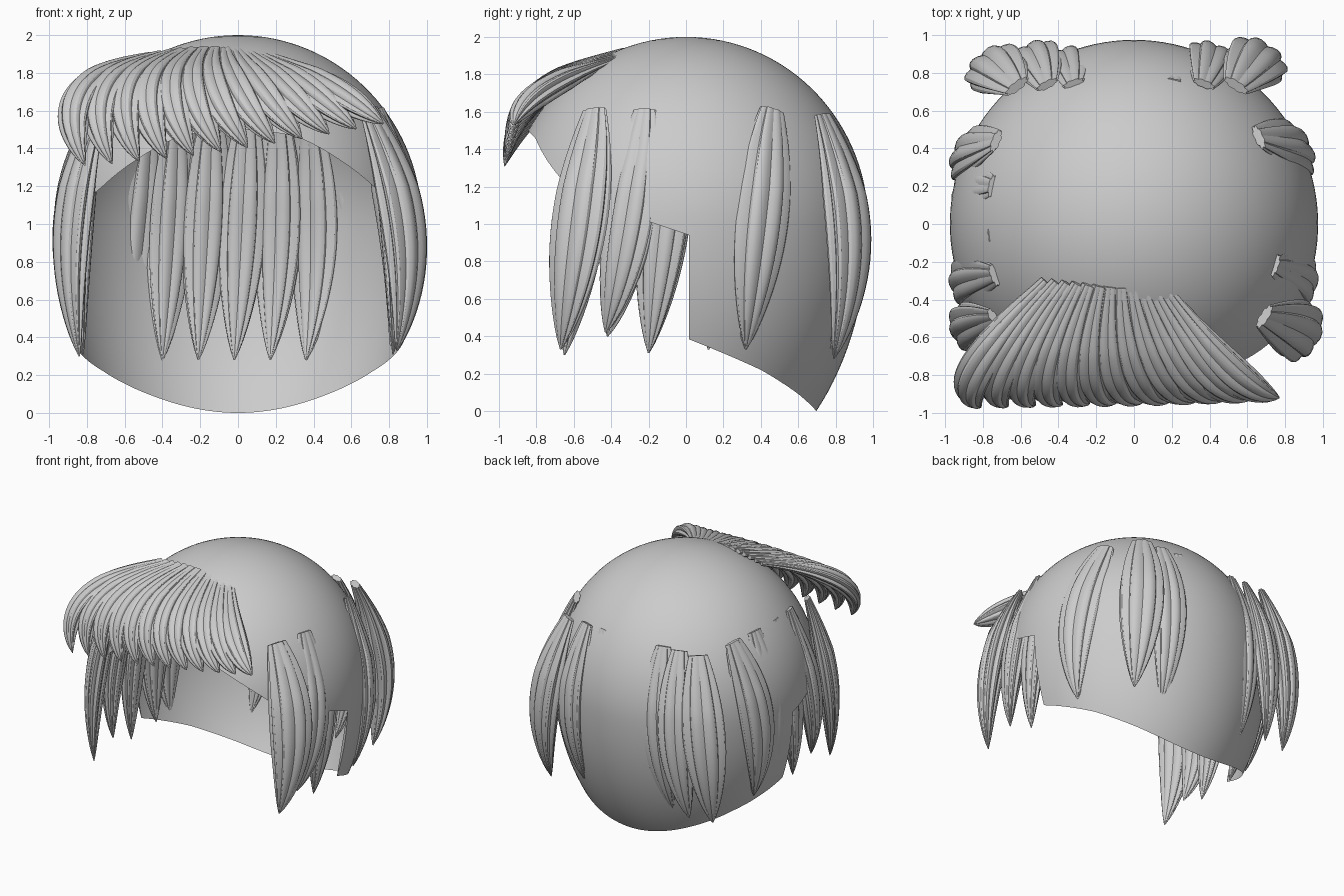
import bpy, math
from mathutils import Vector

if "Cube" in bpy.data.objects:
    bpy.data.objects.remove(bpy.data.objects["Cube"])


def make(name, verts, faces, angle=40):
    me = bpy.data.meshes.new(name)
    me.from_pydata(verts, [], faces)
    me.validate()
    ob = bpy.data.objects.new(name, me)
    bpy.context.collection.objects.link(ob)
    bpy.context.view_layer.objects.active = ob
    ob.select_set(True)
    bpy.ops.object.shade_smooth_by_angle(angle=math.radians(angle))
    ob.select_set(False)
    return ob


def interp(pts, x):
    for (x0, y0), (x1, y1) in zip(pts, pts[1:]):
        if x <= x1:
            return y0 + (y1 - y0) * max(0, (x - x0)) / (x1 - x0)
    return pts[-1][1]


# Cap: rounded shell, stretched below z = 1, with the face opening left out
R, LOW = 0.975, 1.43
FRONT_EDGE = [(-1, 1.5), (-.93, 1.46), (-.8, 1.33), (-.63, 1.17), (-.38, 1.07), (.02, .94)]
BACK_EDGE = [(0, .39), (.49, .22), (.8, .09), (1, 0)]


def cap():
    n, rows, step = 28, 48, .05
    cols = [(-90 + 91 * i / n, FRONT_EDGE) for i in range(n + 1)]
    cols += [(1 + 89 * i / n, BACK_EDGE) for i in range(n + 1)]
    cols += [(180 - a, e) for a, e in reversed(cols[1:-1])]
    verts, index, grid = [], {}, []
    for deg, edge in cols:
        a = math.radians(deg)
        z = interp(edge, math.sin(a))
        end = math.acos((z - 1) / (1 if z > 1 else LOW))
        col = []
        for j in range(rows + 1):               # rows shared, clipped at the hem
            p = min(j * step, end)
            c, r = math.cos(p), R * math.sin(p)
            v = (round(r * math.cos(a), 5), round(r * math.sin(a), 5),
                 round(1 + c * (1 if c > 0 else LOW), 5))
            if v not in index:
                index[v] = len(verts)
                verts.append(v)
            col.append(index[v])
        grid.append(col)
    faces = []
    for i, a in enumerate(grid):
        b = grid[(i + 1) % len(grid)]
        for j in range(rows):
            f = list(dict.fromkeys((a[j], a[j + 1], b[j + 1], b[j])))
            if len(f) > 2:
                faces.append(f)
    make("hair_cap", verts, faces, 60)


# Lock: fluted tube swept from a narrow root over a belly to a pointed tip
def lock(name, top, mid, tip, width, normal, depth=.6, late=1.0, sides=40, segs=24):
    top, mid, tip, normal = map(Vector, (top, mid, tip, normal))
    ctrl = mid * 2 - (top + tip) / 2
    verts, faces = [], []
    for k in range(segs + 1):
        t = k / segs
        p = top * (1 - t) ** 2 + ctrl * 2 * t * (1 - t) + tip * t * t
        tan = ((ctrl - top) * (1 - t) + (tip - ctrl) * t).normalized()
        side = tan.cross(normal).normalized()
        out = side.cross(tan)
        w = width * max(.01, math.sin(math.pi * (.11 + .89 * t ** late))) ** .75
        d = w * depth * min(1, .6 + 1.2 * t)
        for i in range(sides):
            a = 2 * math.pi * i / sides
            r = .82 + .2 * abs(math.sin(4 * a))
            verts.append(p + side * (w * r * math.cos(a)) + out * (d * r * math.sin(a)))
    for k in range(segs):
        for i in range(sides):
            j = (i + 1) % sides
            faces.append((k * sides + i, k * sides + j, (k + 1) * sides + j, (k + 1) * sides + i))
    faces.append(tuple(reversed(range(sides))))
    faces.append(tuple(range(segs * sides, (segs + 1) * sides)))
    make(name, verts, faces, 30)


cap()

# Side locks: (root y, belly y, tip y, root x, belly x, tip x, tip z, half width)
RIGHT = [(-.49, -.575, -.67, .69, .88, .84, .33, .165),
         (-.22, -.31, -.43, .745, .885, .83, .42, .14),
         (-.05, -.13, -.20, .73, .84, .82, .31, .14),
         (.46, .39, .32, .66, .85, .81, .33, .16)]
LEFT = [(-.50, -.56, -.65, .74, .88, .84, .30, .14),
        (-.27, -.32, -.42, .74, .89, .83, .40, .14),
        (-.06, -.12, -.20, .75, .85, .82, .31, .14),
        (.20, .18, .12, .75, .88, .82, .33, .14),
        (.44, .36, .30, .73, .88, .82, .33, .15)]
for label, s, rows in (("right", 1, RIGHT), ("left", -1, LEFT)):
    for n, (y0, y1, y2, x0, x1, x2, z2, w) in enumerate(rows):
        lock(f"{label}_lock_{n}", (s * x0, y0, 1.61), (s * x1, y1, .97),
             (s * x2, y2, z2), w, (s * x1, y1, 0))

# Back locks: (root x, belly x, tip x, belly y, tip y, half width)
BACK = [(-.62, -.75, -.78, .83, .77, .165), (-.46, -.53, -.59, .88, .80, .14),
        (-.32, -.36, -.40, .86, .74, .13), (-.14, -.17, -.21, .85, .74, .13),
        (.05, .02, -.02, .85, .74, .13), (.21, .21, .17, .86, .74, .13),
        (.37, .41, .36, .88, .74, .14), (.54, .66, .66, .87, .79, .17)]
for n, (x0, x1, x2, y1, y2, w) in enumerate(BACK):
    lock(f"back_lock_{n}", (x0, .76 - .05 * abs(x0), 1.58), (x1, y1, .93),
         (x2, y2, .28), w, (x1 * .85, y1, 0))

# Fringe: fan swept from a short parting line to the brow
N = 12
for n in range(N):
    t = n / (N - 1)
    top = (-.46 + .62 * t, -.31 - .04 * t, 1.89 + .035 * math.sin(math.pi * t))
    mid = (-.83 + 1.32 * t, -.76 - .02 * math.sin(math.pi * t), 1.68 + .03 * t)
    tip = (-.81 + 1.58 * t, -.97 + .05 * t, 1.31 + .22 * t ** 1.4)
    lock(f"fringe_lock_{n}", top, mid, tip, .1, (mid[0] * .6, mid[1], .75), .7, 1.25)
